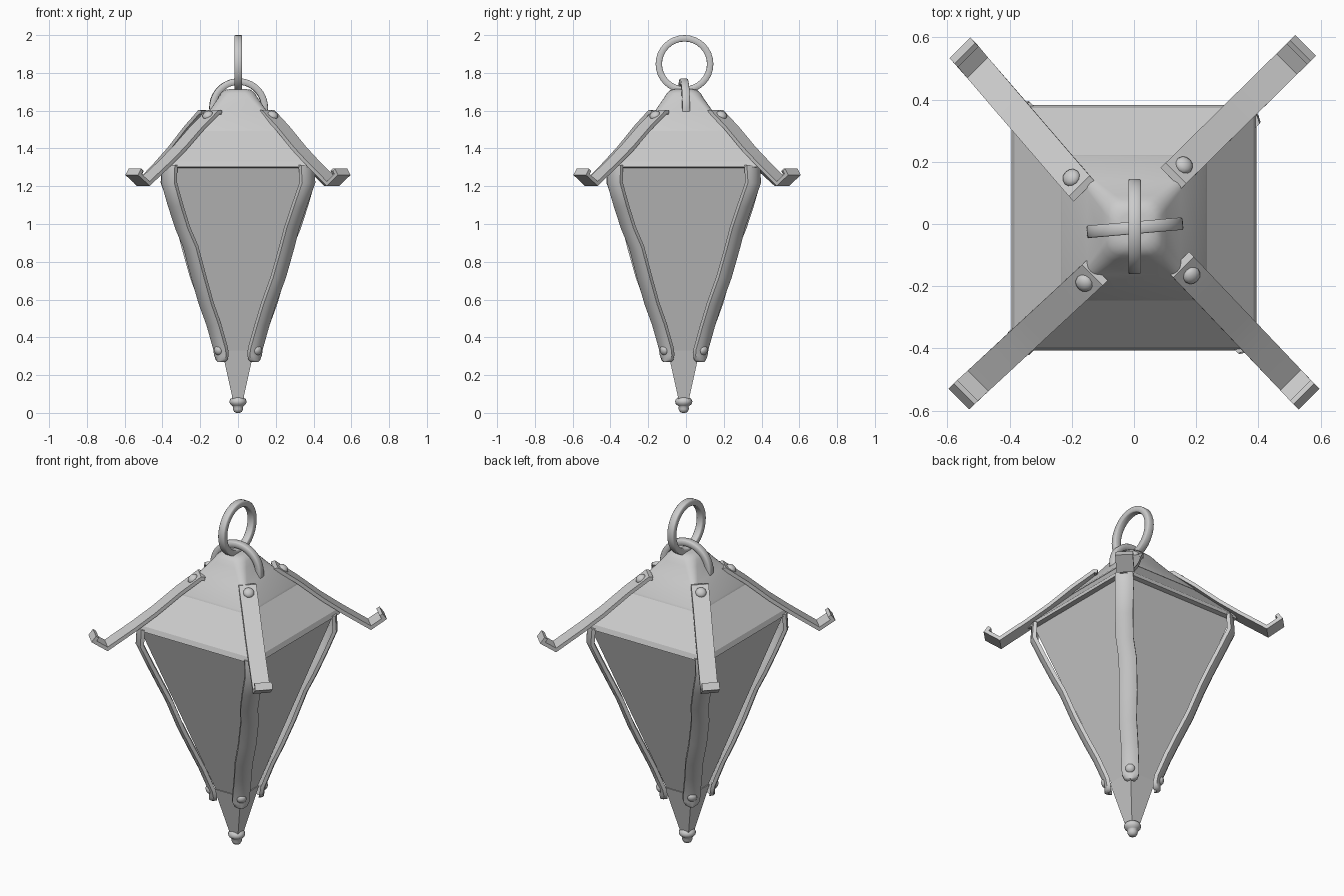
import bpy, bmesh
from math import sin, cos, pi, radians
from mathutils import Matrix, Vector

if "Cube" in bpy.data.objects:
    bpy.data.objects.remove(bpy.data.objects["Cube"])

CY = -0.012  # body sits slightly forward


def finish(name, bm, angle=35):
    bmesh.ops.remove_doubles(bm, verts=bm.verts, dist=1e-5)
    bmesh.ops.recalc_face_normals(bm, faces=bm.faces)
    me = bpy.data.meshes.new(name)
    bm.to_mesh(me)
    bm.free()
    ob = bpy.data.objects.new(name, me)
    bpy.context.collection.objects.link(ob)
    bpy.ops.object.select_all(action='DESELECT')
    ob.select_set(True)
    bpy.context.view_layer.objects.active = ob
    bpy.ops.object.shade_smooth_by_angle(angle=radians(angle))
    return ob


def loft(name, rings, caps=True, angle=35):
    """Skin closed rings of points given bottom to top."""
    bm = bmesh.new()
    vs = [[bm.verts.new(p) for p in ring] for ring in rings]
    n = len(vs[0])
    for a, b in zip(vs, vs[1:]):
        for i in range(n):
            bm.faces.new((a[i], a[(i + 1) % n], b[(i + 1) % n], b[i]))
    if caps:
        bm.faces.new(vs[0])
        bm.faces.new(vs[-1])
    return finish(name, bm, angle)


def square(h, z):
    return [(sx * h, sy * h + CY, z) for sx, sy in ((-1, -1), (1, -1), (1, 1), (-1, 1))]


def round_square(h, c, z, n=4):
    pts = []
    for k in range(4):
        q = radians(90 * k + 45)
        for j in range(n + 1):
            a = radians(90 * k + 90 * j / n)
            k2 = (h - c) * 2 ** 0.5
            pts.append((k2 * cos(q) + c * cos(a), k2 * sin(q) + c * sin(a) + CY, z))
    return pts


def circle(r, z, n=16):
    return [(r * cos(2 * pi * i / n), r * sin(2 * pi * i / n) + CY, z) for i in range(n)]


def strip(name, path, thick, crown, deg, cy, angle=35):
    """Metal strap along (radius, z, half width, sideways shift), turned to a corner."""
    pts = [Vector((p[0], p[1])) for p in path]
    steps = [-1, -0.6, 0, 0.6, 1] if crown else [-1, 1]
    rings = []
    m = Matrix.Translation((0, cy, 0)) @ Matrix.Rotation(radians(deg), 4, 'Z')
    for i, (r, z, w, s) in enumerate(path):
        ins = (pts[i] - pts[max(i - 1, 0)]).normalized()
        outs = (pts[min(i + 1, len(pts) - 1)] - pts[i]).normalized()
        t = (ins + outs).normalized()
        nrm = Vector((-t.y, t.x))
        miter = 1 / max(0.6, t.dot(outs if outs.length else ins))
        ring = []
        for side, order in ((0.5, steps), (-0.5, steps[::-1])):
            for u in order:
                off = side * thick * miter + crown * (1 - u * u)
                ring.append(m @ Vector((r + nrm.x * off, s + u * w, z + nrm.y * off)))
        rings.append(ring)
    return loft(name, rings, True, angle)


def rivet(name, r, s, z, tilt, size, deg, cy):
    bm = bmesh.new()
    bmesh.ops.create_uvsphere(bm, u_segments=12, v_segments=8, radius=size)
    m = (Matrix.Translation((0, cy, 0)) @ Matrix.Rotation(radians(deg), 4, 'Z')
         @ Matrix.Translation((r, s, z)) @ Matrix.Rotation(radians(tilt), 4, 'Y')
         @ Matrix.Diagonal((1, 1, 0.7, 1)))
    bmesh.ops.transform(bm, matrix=m, verts=bm.verts)
    return finish(name, bm, 60)


def metal_ring(name, R, half_w, half_t, start, end, matrix, n=32):
    """Ring or arch in the XZ plane with a slightly bevelled flat section."""
    bm = bmesh.new()
    sec = [(-1, -.8), (-.8, -1), (.8, -1), (1, -.8), (1, .8), (.8, 1), (-.8, 1), (-1, .8)]
    closed = end - start >= 360
    rings = []
    for i in range(n if closed else n + 1):
        a = radians(start + (end - start) * i / n)
        rings.append([bm.verts.new(matrix @ Vector(
            ((R + v * half_t) * cos(a), u * half_w, (R + v * half_t) * sin(a)))) for u, v in sec])
    for a, b in zip(rings, rings[1:] + (rings[:1] if closed else [])):
        for i in range(8):
            bm.faces.new((a[i], a[(i + 1) % 8], b[(i + 1) % 8], b[i]))
    if not closed:
        bm.faces.new(rings[0])
        bm.faces.new(rings[-1])
    return finish(name, bm, 50)


# Glass panels, lower point and finial
loft("glass_panels", [square(0.08, 0.33), square(0.37, 1.305)], caps=False)
loft("lower_point", [square(0.025, 0.06), square(0.085, 0.33)])
loft("finial", [circle(r, z) for r, z in (
    (0.008, 0.0), (0.02, 0.005), (0.028, 0.02), (0.026, 0.033), (0.031, 0.038), (0.042, 0.047),
    (0.046, 0.06), (0.041, 0.073), (0.028, 0.083), (0.018, 0.087))], angle=60)

# Roof skirt and rounded cap
loft("roof_skirt", [square(0.365, 1.297), square(0.394, 1.302), square(0.384, 1.33), square(0.224, 1.5)], angle=10)
loft("roof_cap", [round_square(h, c, z) for h, c, z in (
    (0.234, 0.004, 1.492), (0.23, 0.004, 1.503), (0.15, 0.03, 1.602), (0.104, 0.045, 1.668),
    (0.09, 0.05, 1.692), (0.07, 0.045, 1.71), (0.045, 0.03, 1.714))])

# Corner straps and hooked arms, one of each per corner
strap = [(0.122, 0.27, 0.018, 0), (0.122, 0.28, 0.034, 0), (0.124, 0.305, 0.045, 0),
         (0.13, 0.34, 0.046, 0), (0.182, 0.47, 0.046, 0), (0.234, 0.58, 0.047, -0.004),
         (0.298, 0.72, 0.048, 0.004), (0.36, 0.88, 0.048, 0.006), (0.408, 0.98, 0.047, -0.006),
         (0.464, 1.1, 0.048, -0.004), (0.518, 1.22, 0.049, 0.002), (0.512, 1.312, 0.049, 0)]
arm = [(0.19, 1.59), (0.208, 1.594), (0.25, 1.562), (0.32, 1.51), (0.45, 1.4),
       (0.56, 1.318), (0.71, 1.214), (0.782, 1.262), (0.764, 1.287)]
# corner: angle, sideways shift of the arm at its upper and outer end
for name, deg, s0, s1 in (("back_right", 45, 0.02, 0.016), ("back_left", 135, 0.037, -0.004),
                          ("front_left", 225, 0.021, 0), ("front_right", 315, 0.014, 0)):
    strip("corner_strap_" + name, strap, -0.02, -0.016, deg, CY, 50)
    rivet("strap_rivet_" + name, 0.148, 0, 0.33, 110, 0.026, deg, CY)
    path = [(r, z, 0.047, s0 + (s1 - s0) * (r - 0.22) / 0.55) for r, z in arm]
    strip("hook_arm_" + name, path, 0.02, 0, deg, 0)
    rivet("arm_rivet_" + name, 0.247, s0, 1.575, 38, 0.03, deg, 0)

# Hanging loop on the cap and carrying ring through it
metal_ring("cap_loop", 0.138, 0.02, 0.017, -8, 188,
           Matrix.Translation((0.003, CY, 1.616)) @ Matrix.Rotation(radians(5), 4, 'Z'), 24)
metal_ring("carry_ring", 0.136, 0.02, 0.017, 0, 360,
           Matrix.Translation((0.002, -0.008, 1.847)) @ Matrix.Rotation(radians(90), 4, 'Z'))
